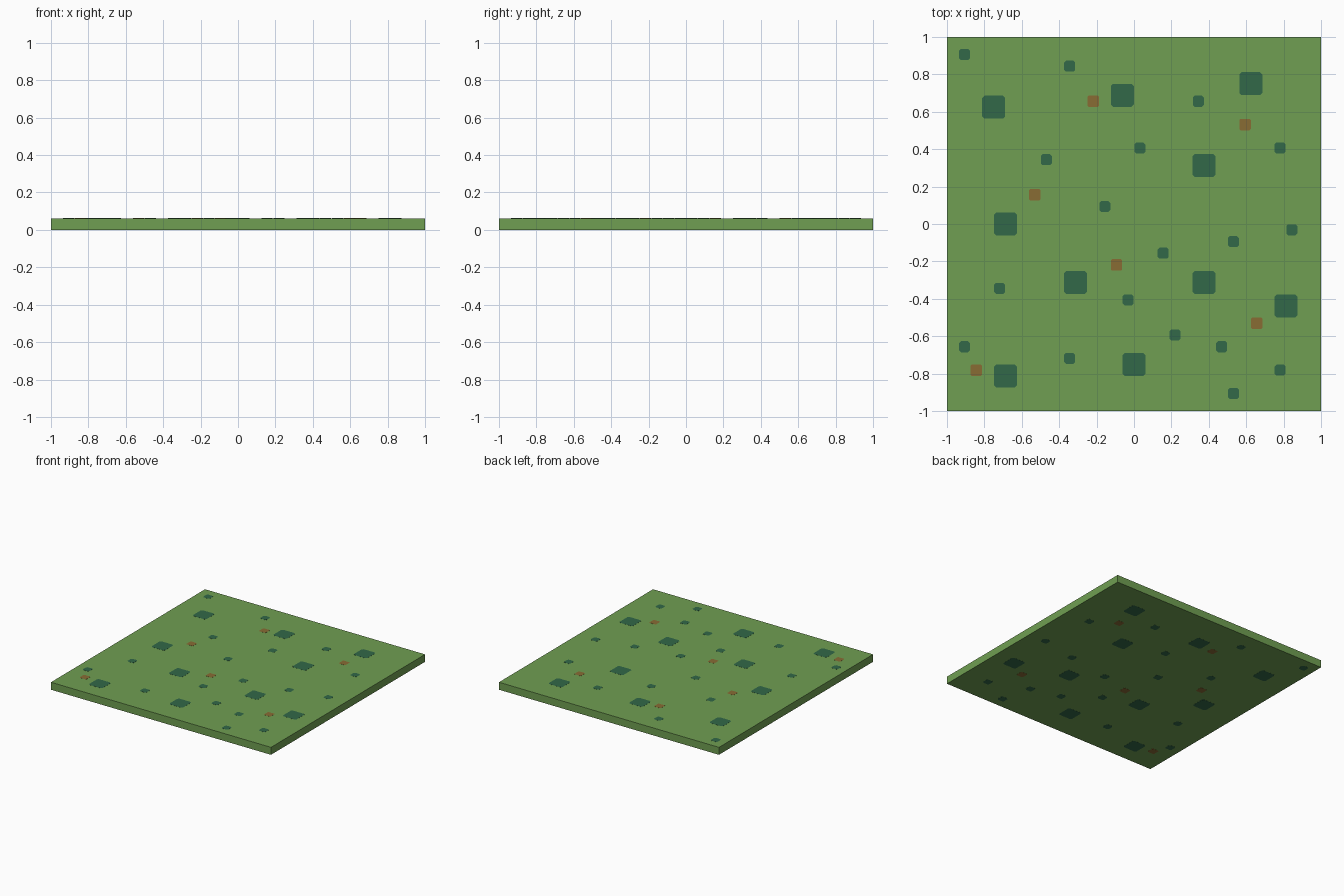
import bpy, bmesh

if "Cube" in bpy.data.objects:
    bpy.data.objects.remove(bpy.data.objects["Cube"])

H = 0.0625      # overall thickness
LIFT = 0.0006   # how far painted spots stand off the slab


def srgb(r, g, b):
    def lin(c):
        c /= 255
        return c / 12.92 if c <= 0.04045 else ((c + 0.055) / 1.055) ** 2.4
    return (lin(r), lin(g), lin(b), 1)


def material(name, rgb):
    m = bpy.data.materials.new(name)
    m.diffuse_color = srgb(*rgb)
    m.use_nodes = True
    m.node_tree.nodes["Principled BSDF"].inputs["Base Color"].default_value = m.diffuse_color
    return m


def make_object(name, bm, mat):
    me = bpy.data.meshes.new(name)
    bmesh.ops.recalc_face_normals(bm, faces=bm.faces)
    bm.to_mesh(me)
    bm.free()
    me.materials.append(mat)
    ob = bpy.data.objects.new(name, me)
    bpy.context.collection.objects.link(ob)
    return ob


def add_plate(bm, x, y, half, cut, z0, z1):
    """Thin square plate with clipped corners (or plain if cut is 0)."""
    h, k = half, half - cut
    if cut:
        pts = [(k, -h), (h, -k), (h, k), (k, h), (-k, h), (-h, k), (-h, -k), (-k, -h)]
    else:
        pts = [(h, -h), (h, h), (-h, h), (-h, -h)]
    lo = [bm.verts.new((x + a, y + b, z0)) for a, b in pts]
    hi = [bm.verts.new((x + a, y + b, z1)) for a, b in pts]
    bm.faces.new(lo[::-1])
    bm.faces.new(hi)
    n = len(pts)
    for i in range(n):
        j = (i + 1) % n
        bm.faces.new((lo[i], lo[j], hi[j], hi[i]))


def spots(name, centres, half, cut, mat):
    # spots show at the same x, y on the top and the underside
    for side, z0, z1 in (("top", H - 2 * LIFT, H), ("bottom", 0, 2 * LIFT)):
        bm = bmesh.new()
        for x, y in centres:
            add_plate(bm, x / 32, y / 32, half, cut, z0, z1)
        make_object(name + "_" + side, bm, mat)


green = material("leaf green", (112, 159, 82))
teal = material("dark teal green", (50, 104, 72))
brown = material("earth brown", (137, 108, 52))

# main slab
bm = bmesh.new()
add_plate(bm, 0, 0, 1, 0, LIFT, H - LIFT)
make_object("ground_slab", bm, green)

# spot centres, in 1/32 units
large = [(-24, 20), (-2, 22), (20, 24), (12, 10), (-22, 0), (-10, -10),
         (12, -10), (26, -14), (-22, -26), (0, -24)]
small = [(-29, 29), (-11, 27), (11, 21), (1, 13), (25, 13), (-15, 11),
         (-5, 3), (27, -1), (17, -3), (5, -5), (-23, -11), (-1, -13),
         (7, -19), (-29, -21), (15, -21), (-11, -23), (25, -25), (17, -29)]
earth = [(-7, 21), (19, 17), (-17, 5), (-3, -7), (21, -17), (-27, -25)]

spots("large_patches", large, 0.0615, 0.012, teal)
spots("small_patches", small, 0.0295, 0.010, teal)
spots("earth_patches", earth, 0.0305, 0.006, brown)
